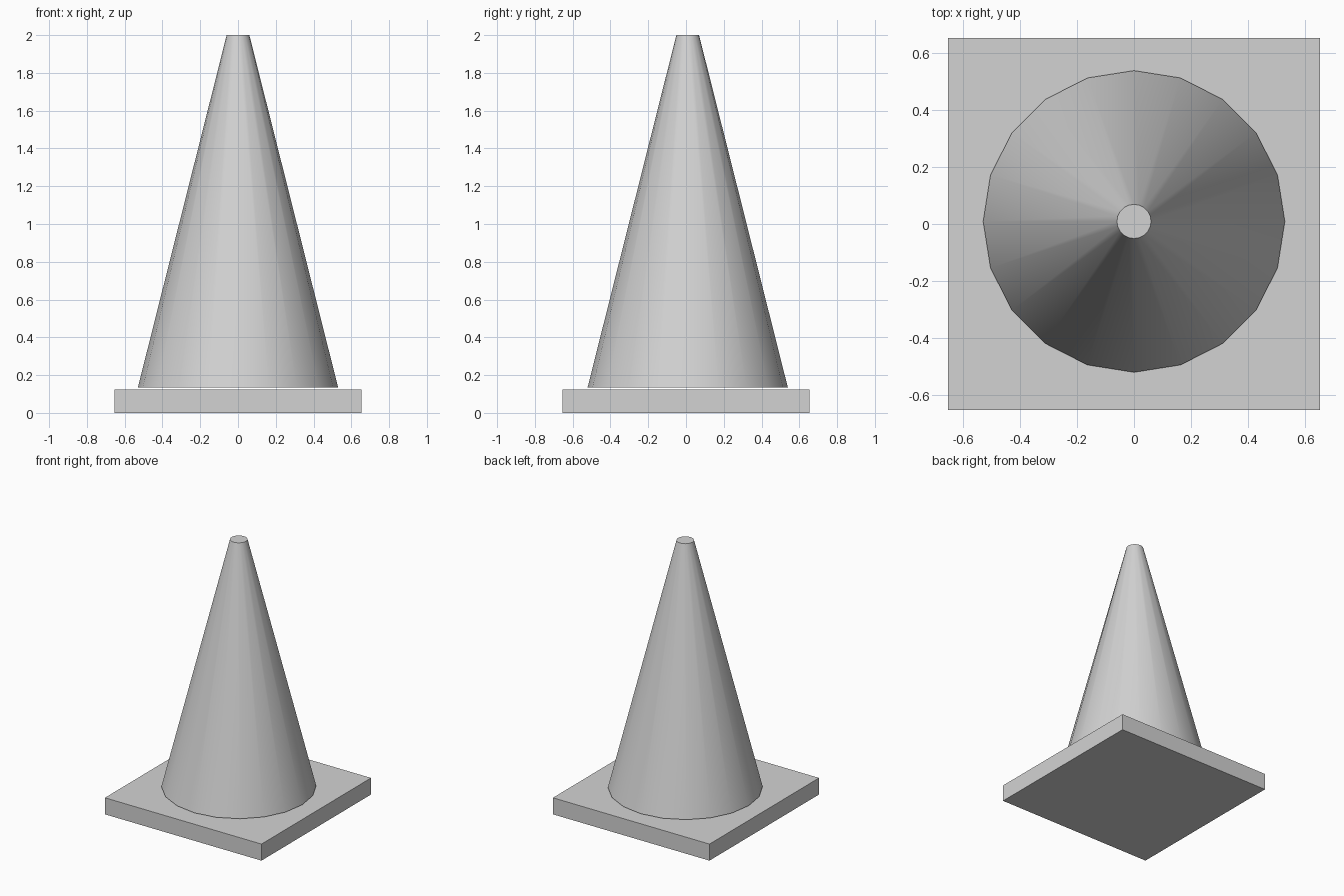
import bpy
import math

if "Cube" in bpy.data.objects:
    bpy.data.objects.remove(bpy.data.objects["Cube"], do_unlink=True)

# One plain grey for the whole model
grey = bpy.data.materials.new("plain grey")
grey.use_nodes = True
colour = (0.65, 0.65, 0.65, 1)
grey.diffuse_color = colour
grey.node_tree.nodes["Principled BSDF"].inputs["Base Color"].default_value = colour


def finish(name):
    obj = bpy.context.object
    obj.name = name
    obj.data.materials.append(grey)
    return obj


# Square base plate
base_width, base_height = 1.308, 0.125
bpy.ops.mesh.primitive_cube_add(size=1, location=(0, 0, base_height / 2))
base = finish("base_plate")
base.scale = (base_width, base_width, base_height)
bpy.ops.object.transform_apply(location=False, rotation=False, scale=True)

# Tapered cone, floating just above the plate and set slightly back
cone_bottom, cone_top = 0.135, 2.0
bpy.ops.mesh.primitive_cone_add(
    vertices=20, radius1=0.53, radius2=0.06, depth=cone_top - cone_bottom,
    location=(0, 0.009, (cone_bottom + cone_top) / 2))
finish("cone_body")
bpy.ops.object.shade_smooth_by_angle(angle=math.radians(30))
